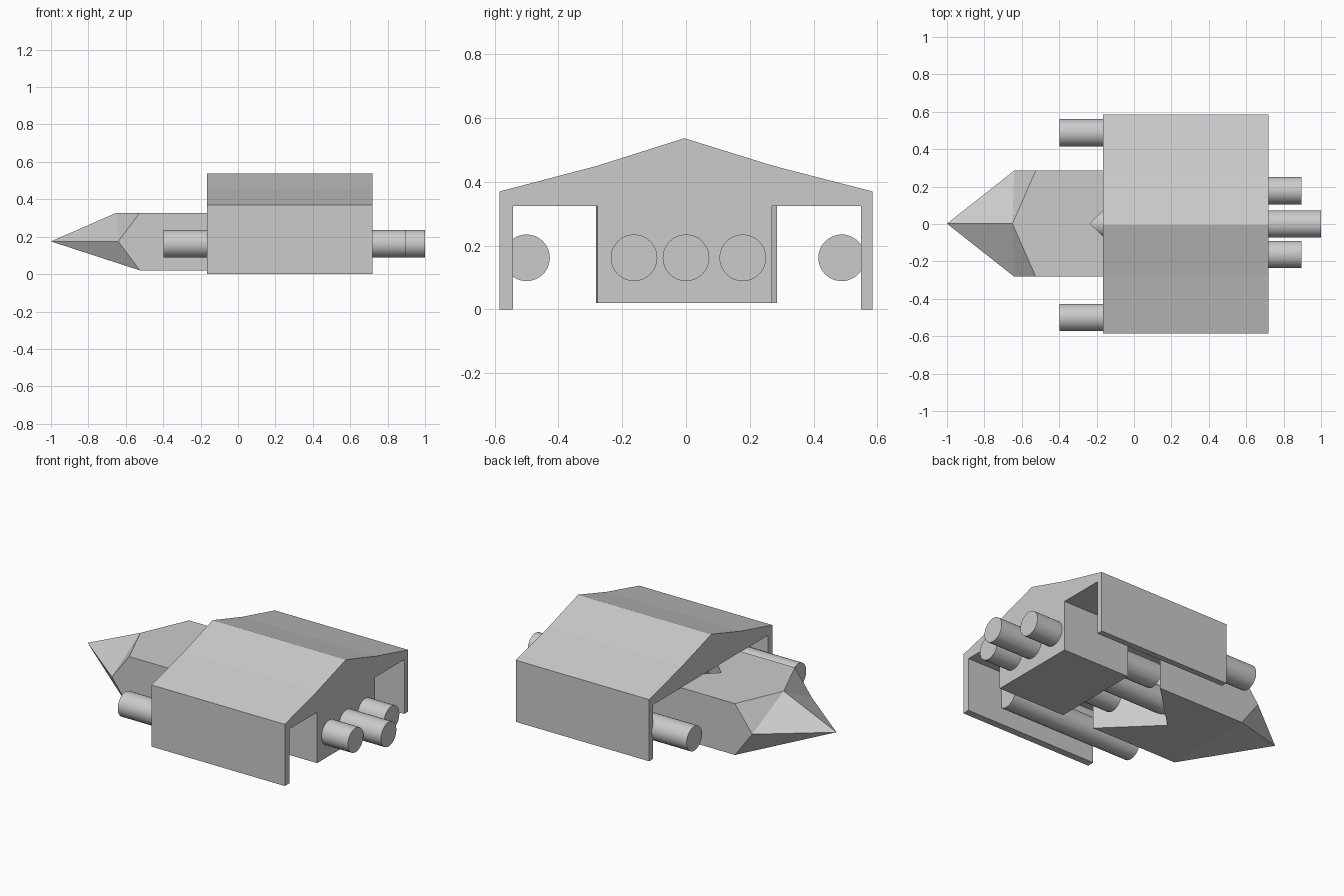
import bpy, bmesh, math

if "Cube" in bpy.data.objects:
    bpy.data.objects.remove(bpy.data.objects["Cube"])


def make_object(name, verts, faces):
    mesh = bpy.data.meshes.new(name)
    mesh.from_pydata(verts, [], faces)
    bm = bmesh.new()
    bm.from_mesh(mesh)
    bmesh.ops.recalc_face_normals(bm, faces=bm.faces)
    bm.to_mesh(mesh)
    bm.free()
    obj = bpy.data.objects.new(name, mesh)
    bpy.context.collection.objects.link(obj)
    return obj


def extrude_x(name, profile, x0, x1):
    """Extrude a closed (y, z) profile along x."""
    n = len(profile)
    verts = [(x, y, z) for x in (x0, x1) for y, z in profile]
    faces = [tuple(range(n)), tuple(range(n, 2 * n))]
    faces += [(i, (i + 1) % n, n + (i + 1) % n, n + i) for i in range(n)]
    return make_object(name, verts, faces)


def tube(name, y, x0, x1, z=0.162, r=0.073):
    bpy.ops.mesh.primitive_cylinder_add(
        vertices=48, radius=r, depth=x1 - x0,
        location=((x0 + x1) / 2, y, z), rotation=(0, math.pi / 2, 0))
    obj = bpy.context.object
    obj.name = name
    bpy.ops.object.shade_smooth_by_angle(angle=math.radians(30))
    return obj


# Roof with hanging side walls
extrude_x("roof_shell", [
    (-0.585, 0), (-0.542, 0), (-0.542, 0.325), (0.548, 0.325), (0.548, 0),
    (0.585, 0), (0.585, 0.37), (0.275, 0.45), (-0.005, 0.537),
    (-0.28, 0.45), (-0.585, 0.37)], -0.165, 0.72)

# Engine block under the rear of the roof
extrude_x("engine_block", [(-0.278, 0.02), (0.27, 0.02), (0.27, 0.33),
                           (-0.278, 0.33)], 0.27, 0.72)

# Nose: pointed front, V-shaped notch at the rear
zb, zm, zt, w, yc = 0.02, 0.175, 0.328, 0.284, 0.002
verts = [(-1, yc, zm), (-0.65, yc, zt), (-0.235, yc, zt), (-0.235, yc, zb)]
for s in (-1, 1):
    y = yc + s * w
    verts += [(-0.64, y, zm), (-0.525, y, zt), (-0.525, y, zb),
              (0.055, y, zt), (0.055, y, zb)]
faces = [(0, 6, 11), (1, 5, 7, 2), (1, 2, 12, 10), (6, 8, 3), (6, 3, 11),
         (11, 3, 13)]
for k in (4, 9):
    side, top, low, rear_top, rear_low = range(k, k + 5)
    faces += [(0, 1, side), (1, top, side), (0, side, low),
              (side, top, rear_top, rear_low, low),
              (2, rear_top, rear_low, 3)]
make_object("nose", verts, faces)

# Engine tubes and side guns
tube("centre_engine", 0.0, -0.28, 1.0)
for name, y, x0, x1 in (("left_engine", -0.163, 0.015, 0.895),
                        ("right_engine", 0.178, 0.015, 0.895),
                        ("left_gun", -0.5, -0.397, 0.485),
                        ("right_gun", 0.488, -0.397, 0.485)):
    tube(name, y, x0, x1)
